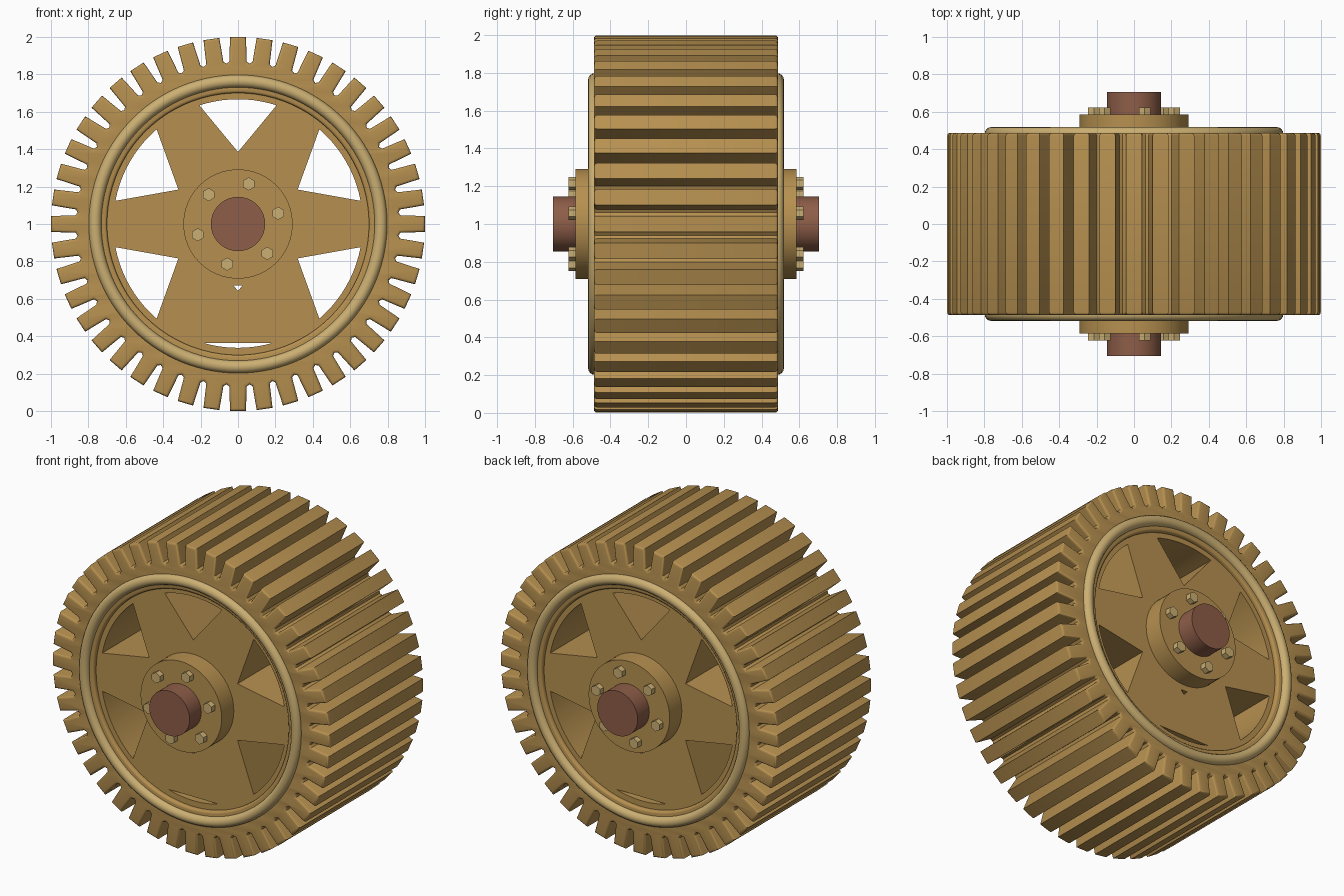
import bpy, bmesh
from math import sin, cos, radians, pi

if "Cube" in bpy.data.objects:
    bpy.data.objects.remove(bpy.data.objects["Cube"])

CENTRE = (0, 0, 1)


def material(name, rgb):
    m = bpy.data.materials.new(name)
    m.diffuse_color = (*rgb, 1)
    m.use_nodes = True
    m.node_tree.nodes["Principled BSDF"].inputs["Base Color"].default_value = m.diffuse_color
    return m


brass = material("brass", (0.47, 0.28, 0.08))
light_brass = material("light_brass", (0.60, 0.43, 0.17))
brown = material("brown", (0.27, 0.11, 0.065))


def polar(r, deg):
    return (r * cos(radians(deg)), r * sin(radians(deg)))


def circle(r, n=128):
    return [polar(r, 360 * i / n) for i in range(n)]


def finish(obj, name, mat, angle=35):
    obj.name = name
    obj.data.materials.clear()
    obj.data.materials.append(mat)
    bpy.ops.object.select_all(action='DESELECT')
    obj.select_set(True)
    bpy.context.view_layer.objects.active = obj
    bpy.ops.object.shade_smooth_by_angle(angle=radians(angle))


def plate(name, outlines, half_depth, mat, bevel=0.0):
    """Extrude flat outlines (first is outside, others are holes) along y."""
    cu = bpy.data.curves.new(name, 'CURVE')
    cu.dimensions = '2D'
    cu.fill_mode = 'BOTH'
    cu.extrude = half_depth - bevel
    cu.bevel_depth = bevel
    cu.bevel_resolution = 2
    cu.offset = -bevel
    for pts in outlines:
        sp = cu.splines.new('POLY')
        sp.points.add(len(pts) - 1)
        for p, (x, y) in zip(sp.points, pts):
            p.co = (x, y, 0, 1)
        sp.use_cyclic_u = True
    obj = bpy.data.objects.new(name, cu)
    bpy.context.collection.objects.link(obj)
    obj.location = CENTRE
    obj.rotation_euler = (pi / 2, 0, 0)
    bpy.ops.object.select_all(action='DESELECT')
    obj.select_set(True)
    bpy.context.view_layer.objects.active = obj
    bpy.ops.object.convert(target='MESH')
    obj = bpy.context.view_layer.objects.active
    bm = bmesh.new()
    bm.from_mesh(obj.data)
    bmesh.ops.remove_doubles(bm, verts=bm.verts, dist=1e-5)
    bmesh.ops.recalc_face_normals(bm, faces=bm.faces)
    bm.to_mesh(obj.data)
    bm.free()
    finish(obj, name, mat)


def cylinder(name, r, depth, y, mat, x=0, z=1, n=64, angle=35):
    bpy.ops.mesh.primitive_cylinder_add(vertices=n, radius=r, depth=depth,
                                        location=(x, y, z), rotation=(pi / 2, 0, 0))
    finish(bpy.context.object, name, mat, angle)


# Toothed rim: 44 tapered teeth
TEETH = 44
pitch = 360 / TEETH
profile = []
for i in range(TEETH):
    a = 90 + i * pitch
    profile += [polar(0.87, a - 3.05), polar(1.0, a - 2.45), polar(1.0, a + 2.45),
                polar(0.87, a + 3.05), polar(0.86, a + pitch / 2)]
plate("toothed_rim", [profile, circle(0.70)], 0.487, brass, bevel=0.015)


# Spoked web: five wedge windows, the sixth filled apart from two slivers
def window(mid, apex, half, r=0.667):
    arc = [polar(r, mid - half + 2 * half * i / 10) for i in range(11)]
    return [polar(apex, mid)] + arc


holes = [window(90, 0.385, 18)]
holes += [window(a, 0.368, 19.3) for a in (30, 150, 210, 330)]
holes.append([(-0.024, -0.33), (0.024, -0.33), (0, -0.357)])
holes.append([polar(0.662, 270 - 16 + 3.2 * i) for i in range(11)])
plate("spoked_web", [circle(0.715)] + holes, 0.46, brass)

# Hub and axle
cylinder("hub", 0.292, 1.17, 0, brass)
cylinder("axle", 0.145, 1.41, 0, brown)

# Rim beads and hub bolts on both faces
for side, label in ((-1, "front"), (1, "back")):
    bpy.ops.mesh.primitive_torus_add(major_radius=0.764, minor_radius=0.034,
                                     major_segments=112, minor_segments=16,
                                     location=(0, side * 0.484, 1), rotation=(pi / 2, 0, 0))
    finish(bpy.context.object, label + "_rim_bead", light_brass, 60)
    for k in range(6):
        x, z = polar(0.222, 15 + 60 * k)
        cylinder(f"{label}_bolt_{k + 1}", 0.035, 0.06, side * 0.592, light_brass,
                 x, 1 + z, n=6, angle=30)
